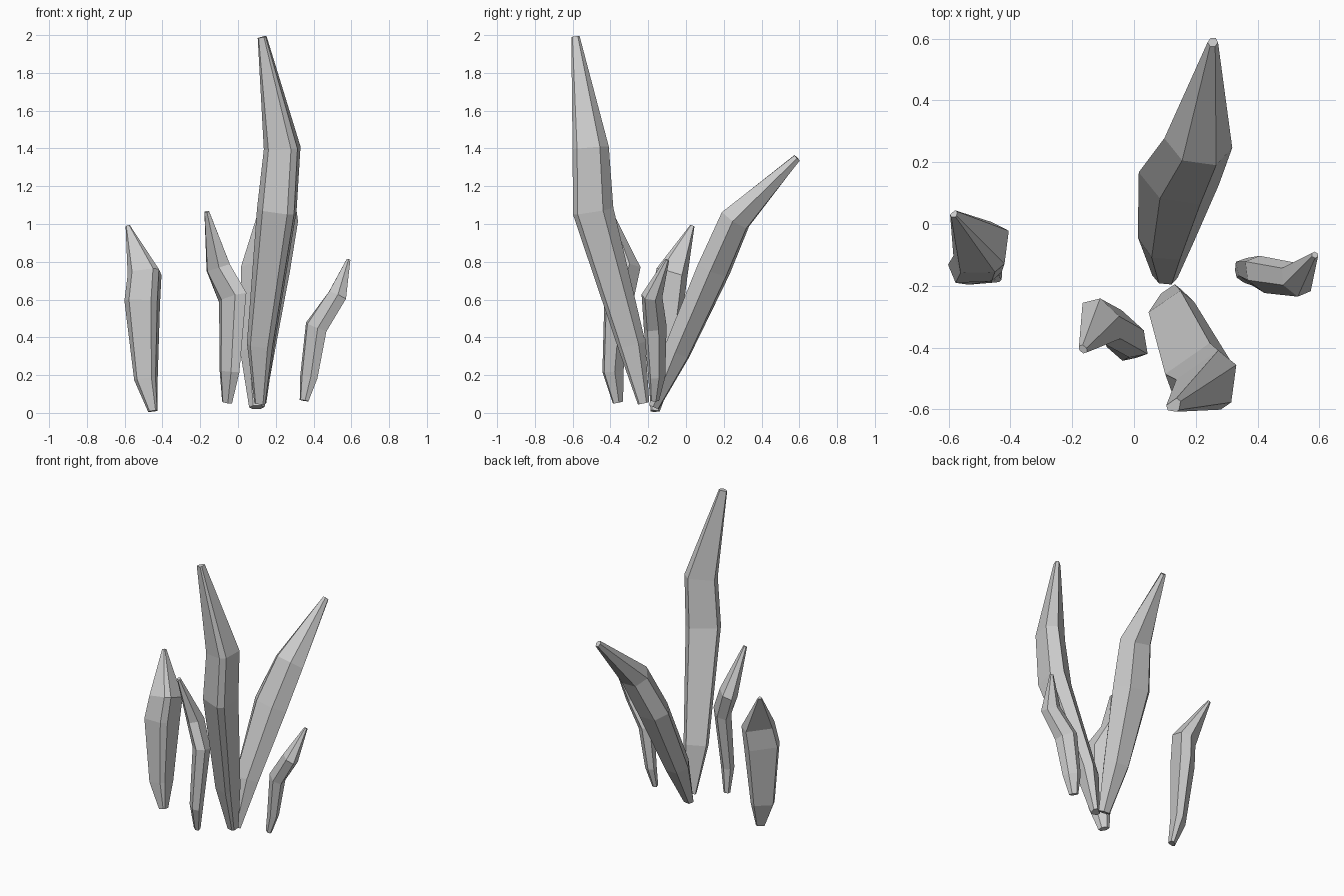
import bpy, bmesh, math
from mathutils import Vector

# Cross-sections: a hexagon, and one with a flat back and a ridged front
HEX = [(1.04 * math.cos(k * math.tau / 6 + 0.2), 1.04 * math.sin(k * math.tau / 6 + 0.2)) for k in range(6)]
RIDGED = [(0.2, -1), (1, 0), (0.8, 0.8), (-0.8, 0.8), (-1, 0), (-0.2, -1)]

# Faceted blade: each ring is (x, y, z, half width, half depth), square to the
# spine; the cross-section is turned about the spine by turn degrees
def blade(name, rings, profile, turn=0):
    bm = bmesh.new()
    pts = [Vector(r[:3]) for r in rings]
    c, s = math.cos(math.radians(turn)), math.sin(math.radians(turn))
    loops = []
    for i, r in enumerate(rings):
        a = pts[i] - pts[max(i - 1, 0)]
        b = pts[min(i + 1, len(pts) - 1)] - pts[i]
        t = (a.normalized() + b.normalized()).normalized()
        u = Vector((c, s, 0))
        u = (u - t * u.dot(t)).normalized()
        v = t.cross(u)
        loops.append([bm.verts.new(pts[i] + u * r[3] * p + v * r[4] * q) for p, q in profile])
    count = len(profile)
    for lo, hi in zip(loops, loops[1:]):
        for k in range(count):
            n = (k + 1) % count
            bm.faces.new((lo[k], lo[n], hi[n], hi[k]))
    bm.faces.new(loops[0][::-1])
    bm.faces.new(loops[-1])
    bmesh.ops.recalc_face_normals(bm, faces=bm.faces)
    me = bpy.data.meshes.new(name)
    bm.to_mesh(me)
    bm.free()
    ob = bpy.data.objects.new(name, me)
    bpy.context.collection.objects.link(ob)
    return ob

# Tall blade leaning forward
blade("tall_blade", [
    (0.122, -0.228, 0.05, 0.034, 0.028),
    (0.130, -0.295, 0.36, 0.078, 0.07),
    (0.220, -0.502, 1.07, 0.110, 0.104),
    (0.246, -0.515, 1.40, 0.104, 0.09),
    (0.13, -0.588, 1.99, 0.026, 0.02)], RIDGED, 35)

# Long blade arching backward
blade("back_blade", [
    (0.10, -0.17, 0.03, 0.04, 0.028),
    (0.103, -0.050, 0.32, 0.088, 0.075),
    (0.145, 0.147, 0.76, 0.128, 0.088),
    (0.208, 0.262, 1.025, 0.108, 0.085),
    (0.255, 0.588, 1.35, 0.016, 0.022)], HEX, -15)

# Short blade at the left
blade("left_blade", [
    (-0.447, -0.168, 0.01, 0.029, 0.022),
    (-0.48, -0.145, 0.18, 0.075, 0.048),
    (-0.495, -0.115, 0.59, 0.112, 0.075),
    (-0.483, -0.09, 0.74, 0.104, 0.075),
    (-0.582, 0.032, 0.99, 0.013, 0.011)], RIDGED, 43)

# Short blade left of centre
blade("centre_blade", [
    (-0.058, -0.36, 0.055, 0.034, 0.02),
    (-0.045, -0.387, 0.22, 0.068, 0.04),
    (-0.028, -0.355, 0.61, 0.098, 0.053),
    (-0.105, -0.313, 0.77, 0.084, 0.056),
    (-0.165, -0.405, 1.065, 0.016, 0.012)], HEX, -48)

# Small blade at the right
blade("right_blade", [
    (0.35, -0.166, 0.065, 0.028, 0.018),
    (0.375, -0.155, 0.19, 0.055, 0.034),
    (0.414, -0.163, 0.455, 0.07, 0.048),
    (0.525, -0.18, 0.62, 0.06, 0.048),
    (0.585, -0.10, 0.81, 0.011, 0.011)], HEX, -42)
